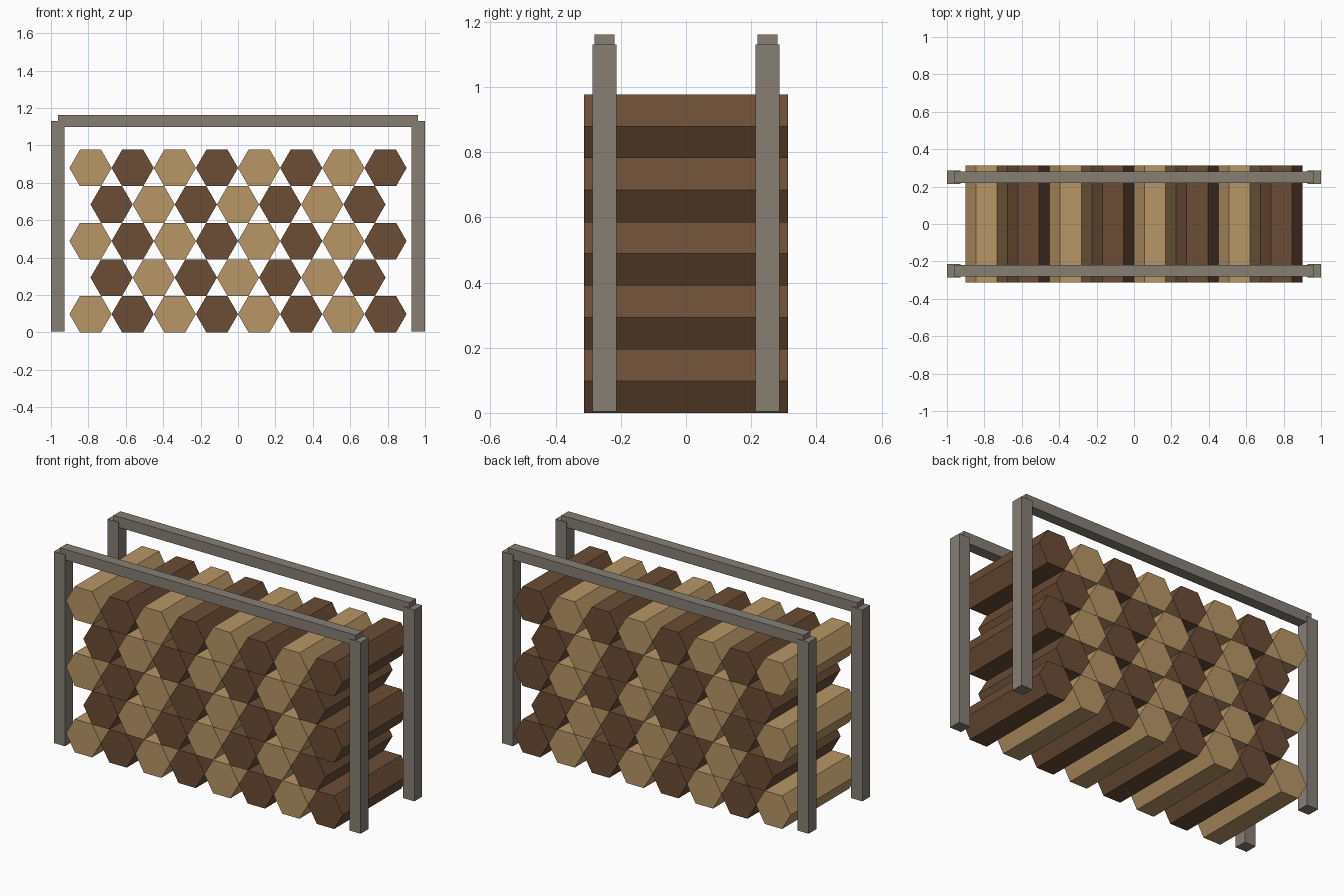
import bpy, math

if "Cube" in bpy.data.objects:
    bpy.data.objects.remove(bpy.data.objects["Cube"])


def material(name, rgb):
    # sRGB 0-255 to linear
    lin = [((c / 255 + 0.055) / 1.055) ** 2.4 for c in rgb]
    m = bpy.data.materials.new(name)
    m.diffuse_color = (*lin, 1)
    m.use_nodes = True
    m.node_tree.nodes["Principled BSDF"].inputs["Base Color"].default_value = m.diffuse_color
    return m


LIGHT = material("light_wood", (184, 150, 102))
DARK = material("dark_wood", (107, 77, 54))
GREY = material("grey_frame", (134, 127, 116))

R = 0.1128                          # log corner radius
APOTHEM = R * math.cos(math.pi / 6)
PITCH = 0.2253                      # spacing between logs in a row
LOG_LENGTH = 0.625


def log(name, x, z, mat):
    # Six-sided prism along y with corners pointing left and right
    pts = [(x + R * math.cos(math.pi / 3 * k), z + R * math.sin(math.pi / 3 * k))
           for k in range(6)]
    h = LOG_LENGTH / 2
    verts = [(px, -h, pz) for px, pz in pts] + [(px, h, pz) for px, pz in pts]
    faces = [tuple(range(6)), tuple(range(11, 5, -1))]
    faces += [(k, k + 6, (k + 1) % 6 + 6, (k + 1) % 6) for k in range(6)]
    mesh = bpy.data.meshes.new(name)
    mesh.from_pydata(verts, [], faces)
    mesh.materials.append(mat)
    ob = bpy.data.objects.new(name, mesh)
    bpy.context.collection.objects.link(ob)


def box(name, centre, size):
    bpy.ops.mesh.primitive_cube_add(size=1, location=centre)
    ob = bpy.context.object
    ob.name = name
    ob.scale = size
    bpy.ops.object.transform_apply(location=False, rotation=False, scale=True)
    ob.data.materials.append(GREY)


# Stacked logs: rows of eight and seven, alternating colours
for row in range(5):
    count = 8 - row % 2
    for i in range(count):
        mat = LIGHT if (i + row) % 2 == 0 else DARK
        log(f"log_{row + 1}_{i + 1}", (i - (count - 1) / 2) * PITCH,
            APOTHEM * (2 * row + 1), mat)

# Frame: four posts and two top rails
for side, y in (("front", -0.25), ("back", 0.25)):
    for end, x in (("left", -0.9635), ("right", 0.9635)):
        box(f"{side}_{end}_post", (x, y, 0.567), (0.073, 0.073, 1.127))
    box(f"{side}_top_rail", (0, y, 1.13), (1.927, 0.0625, 0.0625))
